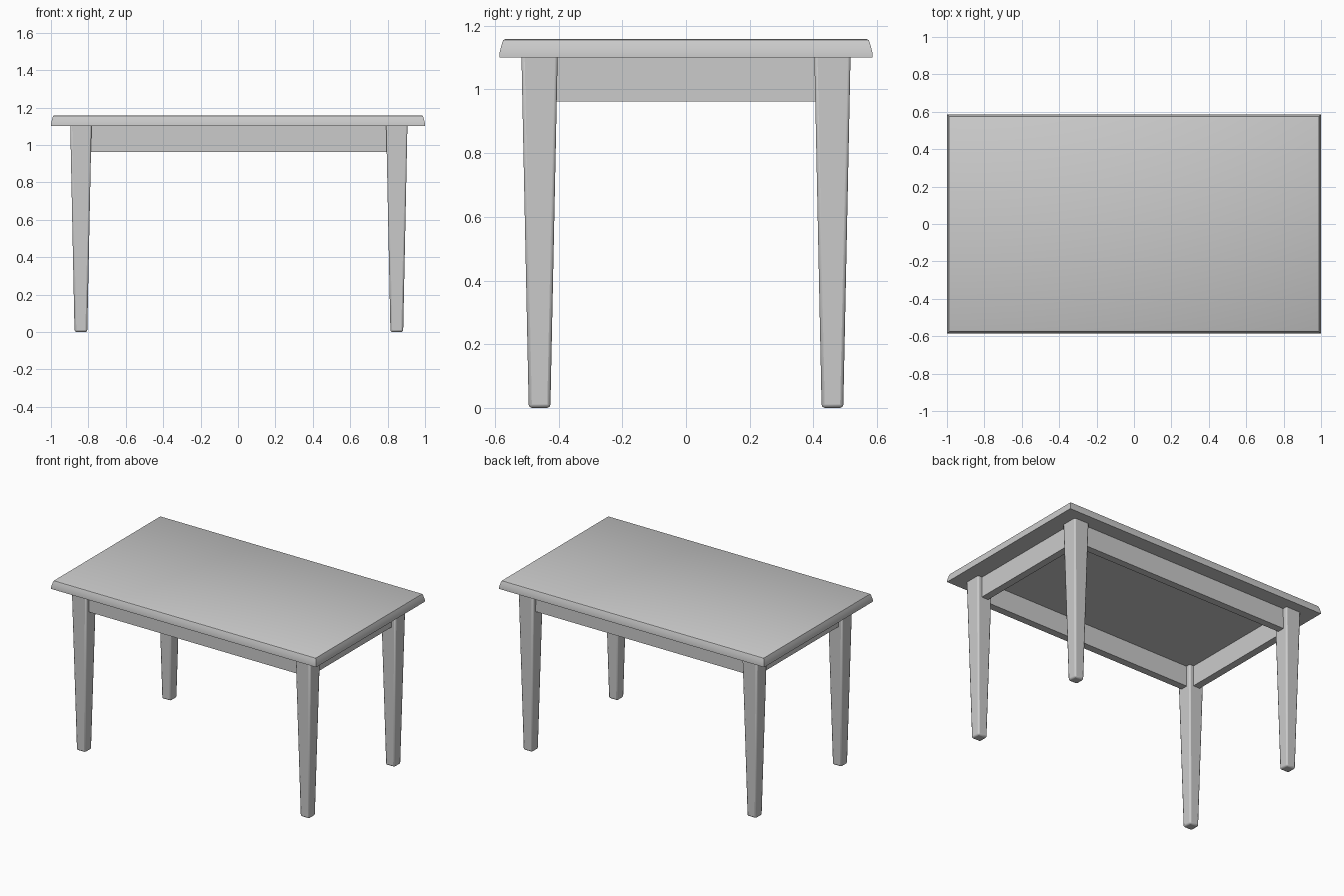
import bpy, bmesh, math

if "Cube" in bpy.data.objects:
    bpy.data.objects.remove(bpy.data.objects["Cube"])


def rect_loft(name, rings, bevel=0.0):
    """Stack of rectangles (cx, cy, half_x, half_y, z), capped at both ends."""
    bm = bmesh.new()
    loops = []
    for cx, cy, hx, hy, z in rings:
        loops.append([bm.verts.new((cx + sx * hx, cy + sy * hy, z))
                      for sx, sy in ((-1, -1), (1, -1), (1, 1), (-1, 1))])
    for a, b in zip(loops, loops[1:]):
        for i in range(4):
            j = (i + 1) % 4
            bm.faces.new((a[i], a[j], b[j], b[i]))
    bm.faces.new(loops[0][::-1])
    bm.faces.new(loops[-1])
    mesh = bpy.data.meshes.new(name)
    bm.to_mesh(mesh)
    bm.free()
    ob = bpy.data.objects.new(name, mesh)
    bpy.context.collection.objects.link(ob)
    if bevel:
        mod = ob.modifiers.new("Bevel", 'BEVEL')
        mod.width = bevel
        mod.segments = 2
    bpy.ops.object.select_all(action='DESELECT')
    ob.select_set(True)
    bpy.context.view_layer.objects.active = ob
    bpy.ops.object.shade_smooth_by_angle(angle=math.radians(35))
    return ob


UNDER, APRON_LOW = 1.101, 0.962
LEFT, RIGHT, SIDE = -0.84, 0.849, 0.46

# Table top with a moulded edge: (inset, height)
edge = [(0, UNDER), (0, 1.114), (0.005, 1.134), (0.009, 1.148), (0.012, 1.155), (0.017, 1.158)]
rect_loft("table_top", [(0, 0, 1 - i, 0.586 - i, z) for i, z in edge])

# Tapered legs with softened edges
for x, xn in ((LEFT, "left"), (RIGHT, "right")):
    for y, yn in ((-SIDE, "front"), (SIDE, "back")):
        rect_loft(f"{yn}_{xn}_leg",
                  [(x, y, 0.034, 0.034, 0), (x, y, 0.057, 0.057, UNDER + 0.01)], 0.01)

# Apron rails centred on the legs
mid, half = (LEFT + RIGHT) / 2, (RIGHT - LEFT) / 2 - 0.03
for y, n in ((-SIDE, "front"), (SIDE, "back")):
    rect_loft(f"{n}_apron", [(mid, y, half, 0.025, z) for z in (APRON_LOW, UNDER)])
for x, n in ((LEFT, "left"), (RIGHT, "right")):
    rect_loft(f"{n}_apron", [(x, 0, 0.025, SIDE - 0.03, z) for z in (APRON_LOW, UNDER)])
